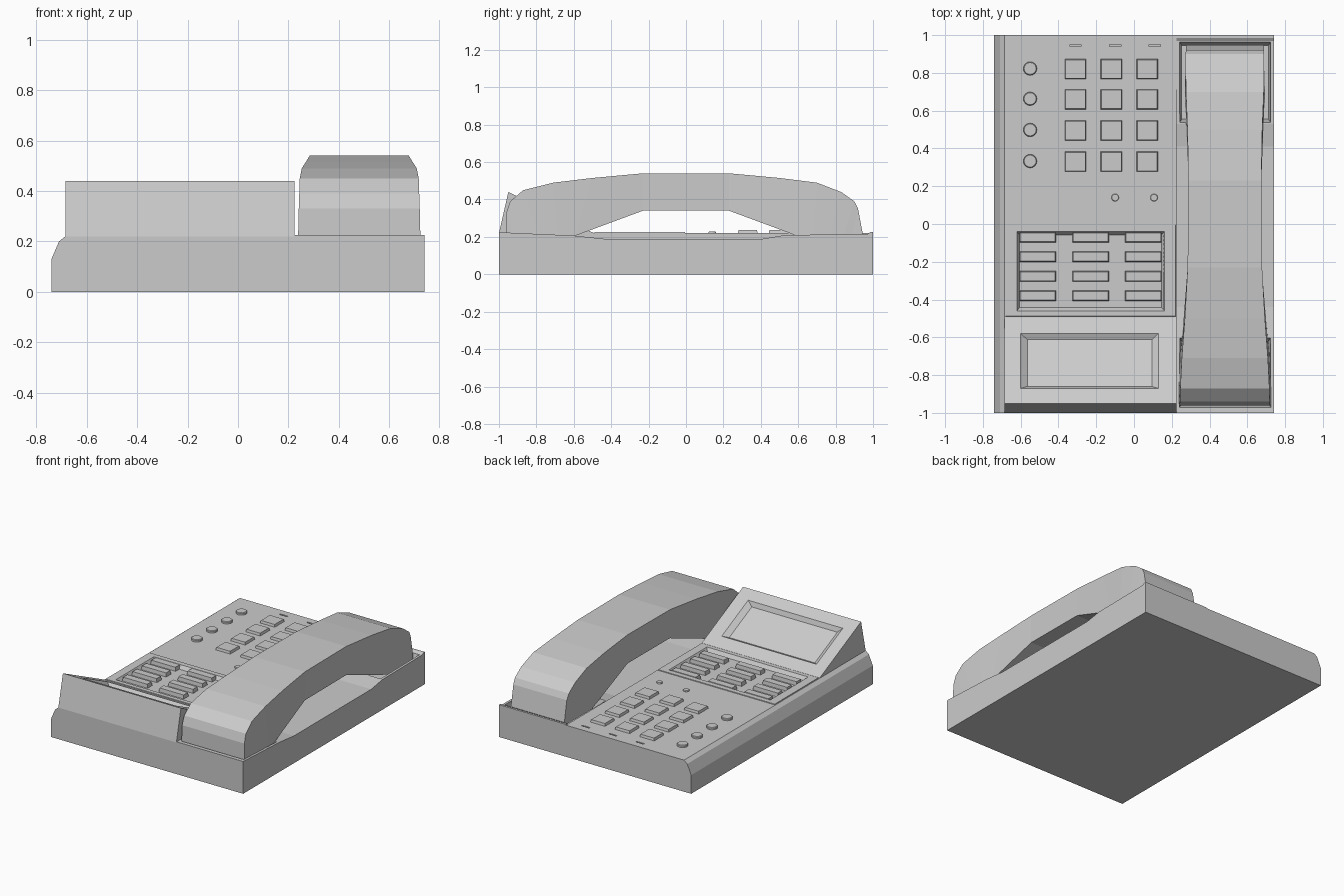
import bpy, bmesh, math
from mathutils import Matrix

if "Cube" in bpy.data.objects:
    bpy.data.objects.remove(bpy.data.objects["Cube"])


def mesh_object(name, verts, faces):
    bm = bmesh.new()
    vs = [bm.verts.new(v) for v in verts]
    for f in faces:
        bm.faces.new([vs[i] for i in f])
    bmesh.ops.recalc_face_normals(bm, faces=bm.faces)
    me = bpy.data.meshes.new(name)
    bm.to_mesh(me)
    bm.free()
    ob = bpy.data.objects.new(name, me)
    bpy.context.collection.objects.link(ob)
    return ob


def loft(name, rings):
    n = len(rings[0])
    verts = [v for r in rings for v in r]
    faces = [list(range(n)), list(range(len(verts) - n, len(verts)))]
    for k in range(len(rings) - 1):
        for i in range(n):
            j = (i + 1) % n
            faces.append([k * n + i, k * n + j, (k + 1) * n + j, (k + 1) * n + i])
    return mesh_object(name, verts, faces)


def frustum(name, center, z0, z1, low, high):
    cx, cy = center
    ring = lambda s, z: [(cx + a * s[0] / 2, cy + b * s[1] / 2, z)
                         for a, b in ((-1, -1), (1, -1), (1, 1), (-1, 1))]
    return loft(name, [ring(low, z0), ring(high, z1)])


def disc(name, x, y, r, z0, z1):
    ring = lambda q, z: [(x + q * math.cos(t * math.pi / 8), y + q * math.sin(t * math.pi / 8), z)
                         for t in range(16)]
    return loft(name, [ring(r, z0), ring(r, z1 - 0.004), ring(r * 0.88, z1)])


def cut(ob, cutter):
    cutter.hide_render = True
    m = ob.modifiers.new("cut", 'BOOLEAN')
    m.operation, m.solver, m.object = 'DIFFERENCE', 'EXACT', cutter
    bpy.context.view_layer.objects.active = ob
    bpy.ops.object.modifier_apply(modifier=m.name)


def discard(ob):
    bpy.data.objects.remove(ob, do_unlink=True)


# Main body with its chamfered left edge
prof = [(-0.74, 0), (-0.74, 0.13), (-0.71, 0.20), (-0.685, 0.22), (0.225, 0.22), (0.225, 0)]
body = loft("body", [[(x, y, z) for x, z in prof] for y in (-1, 1)])

# Cradle side of the base, lower in the middle
prof = [(-1, 0), (-1, 0.225), (-0.6, 0.207), (-0.44, 0.19), (0.41, 0.19), (0.53, 0.21),
        (0.97, 0.215), (0.985, 0.225), (1, 0.225), (1, 0)]
cradle = loft("cradle", [[(x, y, z) for y, z in prof] for x in (0.225, 0.74)])
for cy, ly in ((-0.785, 0.39), (0.75, 0.45)):
    c = frustum("pocket_cutter", (0.4825, cy), 0.14, 0.26, (0.46, ly - 0.06), (0.495, ly))
    cut(cradle, c)
    discard(c)

# Panel for the feature buttons, with a shallow tray
plate = frustum("button_panel", (-0.23, -0.247), 0.215, 0.225, (0.905, 0.486), (0.9, 0.482))
c = frustum("tray_cutter", (-0.23, -0.25), 0.2, 0.24, (0.75, 0.385), (0.80, 0.44))
cut(plate, c)
cut(body, c)
discard(c)

for x in (-0.51, -0.23, 0.05):
    for y in (-0.07, -0.173, -0.277, -0.38):
        frustum("feature_button", (x, y), 0.195, 0.226, (0.195, 0.055), (0.185, 0.047))

# Tilted display housing with a sunken screen
prof = [(-1, 0.22), (-0.95, 0.44), (-0.495, 0.222), (-0.495, 0.20), (-0.99, 0.20)]
housing = loft("display_housing", [[(x, y, z) for y, z in prof] for x in (-0.685, 0.225)])
tilt = math.atan2(0.218, 0.455)
c = frustum("screen_cutter", (0, 0), -0.025, 0.025, (0.66, 0.275), (0.80, 0.37))
c.data.transform(Matrix.Translation((-0.235, -0.725, 0.332)) @ Matrix.Rotation(-tilt, 4, 'X'))
cut(housing, c)
discard(c)

# Dial keys, round keys, indicators and microphone slots
for y in (0.82, 0.66, 0.495, 0.33):
    for x in (-0.31, -0.12, 0.07):
        frustum("dial_key", (x, y), 0.215, 0.237, (0.115, 0.108), (0.105, 0.098))
    disc("round_key", -0.55, y + 0.003, 0.036, 0.215, 0.235)
for x in (-0.10, 0.106):
    disc("indicator", x, 0.14, 0.02, 0.215, 0.228)
for x in (-0.31, -0.10, 0.11):
    c = frustum("slot_cutter", (x, 0.946), 0.21, 0.23, (0.06, 0.01), (0.06, 0.01))
    cut(body, c)
    discard(c)

# Handset: outer y,z / inner y,z / half width at top and bottom
stations = [
    (-0.962, 0.20, -0.945, 0.17, 0.243, 0.243),
    (-0.96, 0.33, -0.90, 0.17, 0.240, 0.243),
    (-0.94, 0.39, -0.84, 0.17, 0.238, 0.243),
    (-0.87, 0.45, -0.77, 0.17, 0.236, 0.240),
    (-0.71, 0.49, -0.68, 0.18, 0.228, 0.235),
    (-0.50, 0.515, -0.59, 0.207, 0.212, 0.225),
    (-0.23, 0.54, -0.23, 0.34, 0.197, 0.195),
    (0.23, 0.54, 0.23, 0.34, 0.193, 0.192),
    (0.50, 0.515, 0.59, 0.207, 0.198, 0.207),
    (0.70, 0.49, 0.68, 0.18, 0.206, 0.212),
    (0.83, 0.44, 0.76, 0.17, 0.208, 0.210),
    (0.90, 0.39, 0.83, 0.17, 0.208, 0.208),
    (0.92, 0.35, 0.88, 0.17, 0.206, 0.206),
    (0.948, 0.20, 0.935, 0.17, 0.206, 0.206),
]
hx = 0.481
loft("handset", [[(hx - wt, yo, zo), (hx + wt, yo, zo), (hx + wb, yi, zi), (hx - wb, yi, zi)]
                 for yo, zo, yi, zi, wt, wb in stations])
